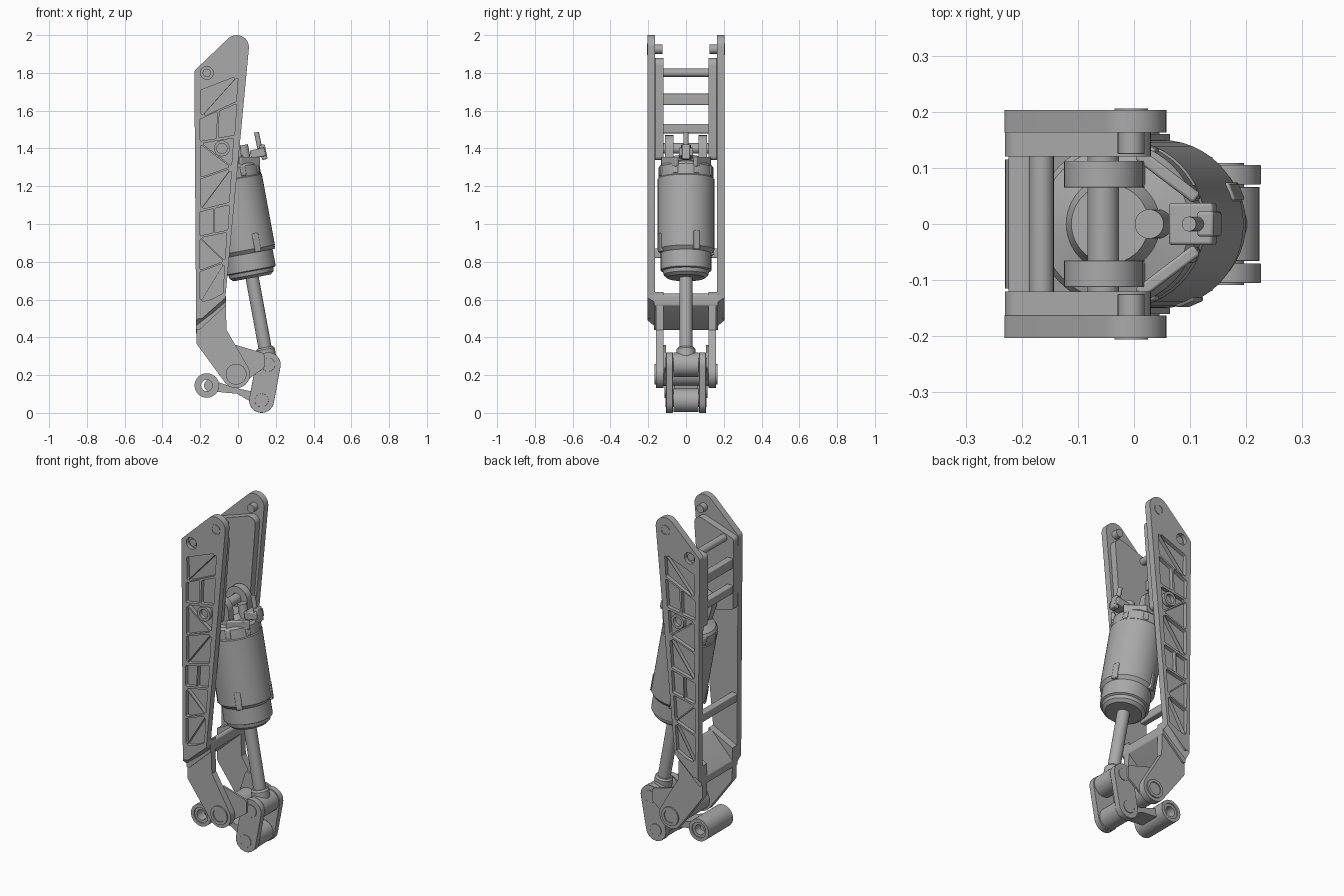
import bpy, bmesh, math
from mathutils import Matrix, Vector
from mathutils.geometry import convex_hull_2d

cube = bpy.data.objects.get("Cube")
if cube:
    bpy.data.objects.remove(cube)

grey = bpy.data.materials.new("machined grey")
grey.use_nodes = True
TONE = (0.4, 0.4, 0.4, 1)
grey.diffuse_color = TONE
grey.node_tree.nodes["Principled BSDF"].inputs["Base Color"].default_value = TONE


def finish(name, bm, mirror=False, bevel=0):
    """Turn a bmesh into a shaded object, optionally mirrored across y."""
    bmesh.ops.remove_doubles(bm, verts=bm.verts, dist=1e-5)
    bmesh.ops.recalc_face_normals(bm, faces=bm.faces)
    me = bpy.data.meshes.new(name)
    bm.to_mesh(me)
    bm.free()
    me.materials.clear()
    me.materials.append(grey)
    for p in me.polygons:
        p.use_smooth = True
        p.material_index = 0
    me.set_sharp_from_angle(angle=math.radians(35))
    ob = bpy.data.objects.new(name, me)
    bpy.context.collection.objects.link(ob)
    if bevel:
        mod = ob.modifiers.new("soft edges", "BEVEL")
        mod.width, mod.segments, mod.limit_method = bevel, 2, "ANGLE"
        mod.angle_limit = math.radians(50)
    if mirror:
        mod = ob.modifiers.new("mirror", "MIRROR")
        mod.use_axis = (False, True, False)
        mod.use_mirror_merge = False
    return ob


def hull(rounds, steps=32):
    """Outline wrapped around circles given as (x, z, radius)."""
    pts = [Vector((x + r * math.cos(k * math.tau / steps), z + r * math.sin(k * math.tau / steps)))
           for x, z, r in rounds for k in range(steps)]
    return [pts[i] for i in convex_hull_2d(pts)]


def prism(name, rounds, y0, y1, holes=(), mirror=False, bevel=0):
    """Side outline with holes, extruded from y0 to y1."""
    cu = bpy.data.curves.new(name, "CURVE")
    cu.dimensions, cu.fill_mode, cu.extrude = "2D", "BOTH", (y1 - y0) / 2
    for loop in [hull(rounds)] + [hull(h, 16) for h in holes]:
        sp = cu.splines.new("POLY")
        sp.points.add(len(loop) - 1)
        for p, q in zip(sp.points, loop):
            p.co = (q.x, q.y, 0, 1)
        sp.use_cyclic_u = True
    tmp = bpy.data.objects.new(name, cu)
    bpy.context.collection.objects.link(tmp)
    dg = bpy.context.evaluated_depsgraph_get()
    me = bpy.data.meshes.new_from_object(tmp.evaluated_get(dg))
    bm = bmesh.new()
    bm.from_mesh(me)
    bpy.data.objects.remove(tmp)
    bpy.data.meshes.remove(me)
    bm.transform(Matrix.Translation((0, (y0 + y1) / 2, 0)) @ Matrix.Rotation(math.pi / 2, 4, "X"))
    return finish(name, bm, mirror, bevel)


def lathe(name, profile, matrix):
    """Revolve (radius, height) points about the local z axis."""
    bm = bmesh.new()
    vs = [bm.verts.new((r, 0, s)) for r, s in profile]
    es = [bm.edges.new(pair) for pair in zip(vs, vs[1:])]
    bmesh.ops.spin(bm, geom=vs + es, cent=(0, 0, 0), axis=(0, 0, 1), angle=math.tau, steps=48)
    bm.transform(matrix)
    return finish(name, bm)


def box(name, size, matrix, mirror=False):
    bm = bmesh.new()
    bmesh.ops.create_cube(bm, size=1)
    bm.transform(matrix @ Matrix.Diagonal((*size, 1)))
    return finish(name, bm, mirror, 0.005)


def slab(name, near, far, y0, y1, mirror=False):
    """Loft between two side polygons at different y."""
    bm = bmesh.new()
    a = [bm.verts.new((x, y0, z)) for x, z in near]
    b = [bm.verts.new((x, y1, z)) for x, z in far]
    bm.faces.new(a)
    bm.faces.new(b)
    for i in range(len(a)):
        j = (i + 1) % len(a)
        bm.faces.new((a[i], a[j], b[j], b[i]))
    return finish(name, bm, mirror)


# Key pivots (x, z)
ROD_PIN, SHOCK_PIN = (-0.165, 1.8), (-0.055, 1.4)
TOP_PIN, HINGE = (-0.005, 1.925), (-0.01, 0.205)
LINK_TOP, LINK_LOW, FOOT = (0.16, 0.255), (0.125, 0.066), (-0.165, 0.145)
BORE = (-0.085, 1.4)

# Triangulated pockets in the outer layer of each side plate
left = [1.71, 1.56, 1.43, 1.24, 1.07, 0.93, 0.75, 0.58]
right = [1.79, 1.65, 1.46, 1.3, 1.11, 0.96, 0.8, 0.61]


def band(z):
    return -0.078 + 0.09 * (z - 0.62) / 1.18


pockets = []
for i in range(len(left) - 1):
    a, d = (-0.208, left[i]), (-0.206, left[i + 1])
    b, c = (band(right[i]), right[i]), (band(right[i + 1]), right[i + 1])
    m, n = [((p[0] + q[0]) / 2, (p[1] + q[1]) / 2) for p, q in ((a, b), (d, c))]
    cells = [[(a, b, d), (b, c, d)], [(a, m, n, d), (m, b, c, n)], [(a, b, c), (a, c, d)]][i % 3]
    for cell in cells:
        cx, cz = [sum(p[k] for p in cell) / len(cell) for k in (0, 1)]
        pockets.append([(cx + 0.76 * (x - cx), cz + 0.8 * (z - cz), 0.006) for x, z in cell])
pockets.append([(*ROD_PIN, 0.035)])

plate = [(-0.205, 1.8, 0.026), (-0.007, 1.935, 0.065), (-0.2, 0.52, 0.022), (-0.088, 0.62, 0.022)]
prism("side_plate_skin", plate, 0.163, 0.18, mirror=True)
prism("side_plate_lattice", plate, 0.18, 0.203, pockets, True)
prism("side_plate_thick_head", [(-0.205, 1.79, 0.025), (-0.01, 1.84, 0.04), (-0.205, 1.4, 0.022),
                                (-0.03, 1.36, 0.022)], 0.12, 0.163, mirror=True, bevel=0.01)
prism("bore_boss", [(*BORE, 0.042)], 0.178, 0.203, [[(*BORE, 0.027)]], True)
prism("rod_boss", [(*ROD_PIN, 0.044)], 0.178, 0.203, [[(*ROD_PIN, 0.034)]], True)
prism("top_pin_cap", [(*TOP_PIN, 0.03)], 0.2, 0.206, [[(*TOP_PIN, 0.024)]], True)
prism("top_stub_pin", [(*TOP_PIN, 0.024)], 0.125, 0.165, mirror=True, bevel=0.004)

# Cross members between the plates
prism("cross_rod", [(*ROD_PIN, 0.022)], -0.19, 0.19)
for tag, z, h in (("upper", 1.66, 0.03), ("middle", 1.505, 0.025), ("lower", 0.845, 0.025)):
    prism(tag + "_cross_bar", [(x, z + dz, 0.006) for x in (-0.218, -0.19) for dz in (h - 0.006, 0.006 - h)],
          -0.17, 0.17)
prism("sloped_web", [(-0.21, 0.45, 0.012), (-0.21, 0.48, 0.012), (-0.075, 0.575, 0.012),
                     (-0.08, 0.615, 0.016)], -0.17, 0.17)

# Lower legs and the folded step that joins them to the plates
slab("leg_step", [(-0.222, 0.42), (-0.065, 0.555), (-0.065, 0.64), (-0.222, 0.56)],
     [(-0.222, 0.49), (-0.066, 0.61), (-0.066, 0.64), (-0.222, 0.56)], 0.12, 0.203, True)
knee = [(-0.2, 0.375, 0.021), (-0.09, 0.43, 0.03)]
prism("leg_upper", knee + [(-0.2, 0.5, 0.021), (-0.088, 0.6, 0.022)], 0.12, 0.16, mirror=True)
prism("leg_lower", knee + [(*HINGE, 0.074)], 0.12, 0.16, mirror=True)
prism("hinge_cap", [(*HINGE, 0.055)], 0.155, 0.168, [[(*HINGE, 0.038)]], True)
prism("hinge_pin", [(*HINGE, 0.04)], -0.162, 0.162)
prism("hinge_barrel", [(*HINGE, 0.062)], -0.12, 0.12)
prism("hinge_brace", [(*HINGE, 0.06), (-0.015, 0.345, 0.015), (0.12, 0.3, 0.02), (0.12, 0.25, 0.02)],
      0.107, 0.119, mirror=True, bevel=0.003)

# Rocker link and foot arm
prism("rocker_plate", [(*LINK_TOP, 0.066), (*LINK_LOW, 0.066)], 0.07, 0.105, mirror=True, bevel=0.006)
for tag, pin in (("upper", LINK_TOP), ("lower", LINK_LOW)):
    prism(tag + "_rocker_pin", [(*pin, 0.036)], -0.109, 0.109, bevel=0.003)
prism("foot_arm_eye", [(*LINK_LOW, 0.062)], -0.066, 0.066, bevel=0.005)
prism("foot_arm", [(-0.15, 0.145, 0.03), (0.0, 0.115, 0.014)], -0.06, 0.06, bevel=0.006)
prism("foot_arm_tip", [(0.0, 0.115, 0.014), (*LINK_LOW, 0.035)], -0.06, 0.06, bevel=0.006)
prism("foot_barrel", [(*FOOT, 0.065)], -0.115, 0.115, [[(*FOOT, 0.046)]])
prism("foot_bush", [(*FOOT, 0.047)], -0.108, 0.108, [[(*FOOT, 0.03)]])

# Tilted shock absorber, built along its own axis
axis = Matrix.Translation((0.075, 0, 0.715)) @ Matrix.Rotation(-0.182, 4, "Y")
lathe("cylinder_body", [(0, 0), (0.1, 0), (0.118, 0.015), (0.122, 0.035), (0.134, 0.04), (0.134, 0.13),
                        (0.15, 0.15), (0.15, 0.53), (0.146, 0.535), (0.146, 0.59), (0.135, 0.605),
                        (0.085, 0.62), (0.07, 0.65), (0, 0.65)], axis)
lathe("piston_rod", [(0, -0.43), (0.035, -0.43), (0.035, 0.01), (0, 0.01)], axis)
lathe("rod_collar", [(0, -0.45), (0.05, -0.45), (0.05, -0.385), (0.042, -0.375), (0, -0.375)], axis)
prism("rod_eye", [(*LINK_TOP, 0.064)], -0.066, 0.066, bevel=0.005)
for k in range(8):
    turn = axis @ Matrix.Rotation((k + 0.5) * math.tau / 8, 4, "Z")
    box("upper_collar_tab", (0.014, 0.03, 0.05), turn @ Matrix.Translation((0.144, 0, 0.565)))
    if k % 2 == 0:
        box("lower_collar_tab", (0.02, 0.035, 0.1), turn @ Matrix.Translation((0.145, 0, 0.18)))

# Shock head: twin eyes, pin and struts
prism("shock_head_eye", [(*SHOCK_PIN, 0.07), (-0.04, 1.32, 0.06)], 0.065, 0.112,
      [[(*SHOCK_PIN, 0.03)]], True, 0.006)
prism("shock_pin", [(*SHOCK_PIN, 0.028)], -0.17, 0.17)
box("head_strut", (0.13, 0.022, 0.05), Matrix.Translation((0.06, 0.085, 1.33))
    @ Matrix.Rotation(-0.65, 4, "Z"), True)

# Filling valve on the shock head
lathe("valve_neck", [(0, 0.6), (0.026, 0.6), (0.026, 0.7), (0, 0.7)],
      axis @ Matrix.Translation((0.08, 0, 0)))
tilt = Matrix.Translation((0.105, 0, 1.375)) @ Matrix.Rotation(-0.2, 4, "Y")
box("valve_block", (0.08, 0.075, 0.045), tilt)
box("valve_lug", (0.03, 0.045, 0.08), tilt @ Matrix.Translation((0.03, 0, 0)))
lathe("valve_stem", [(0, 0), (0.013, 0), (0.013, 0.11), (0, 0.11)], tilt @ Matrix.Translation((0.015, 0, 0)))
